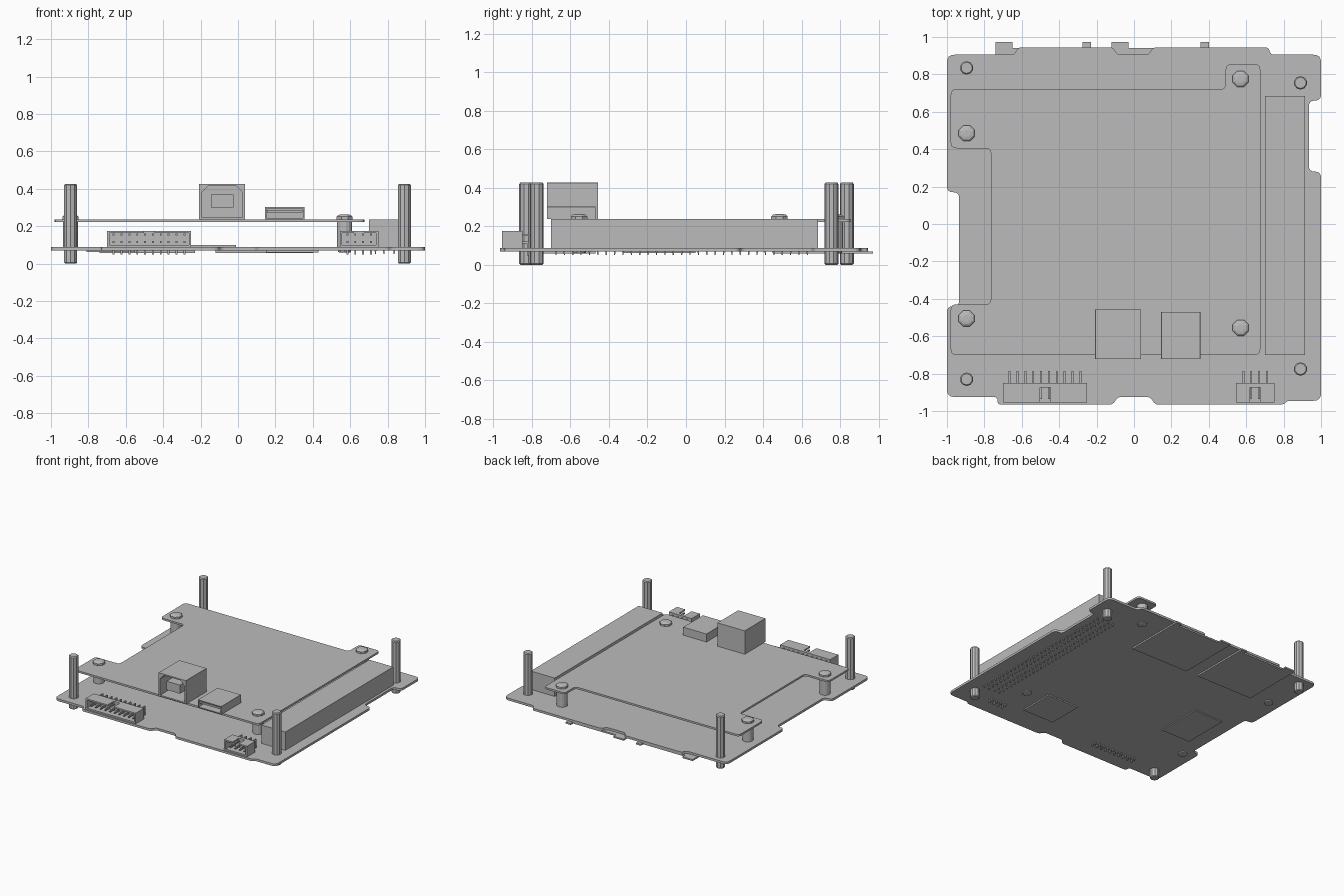
import bpy, bmesh, math
from mathutils import Vector, Matrix

cube = bpy.data.objects.get("Cube")
if cube:
    bpy.data.objects.remove(cube, do_unlink=True)

grey = bpy.data.materials.new("plain grey")
grey.use_nodes = True
colour = (0.5, 0.5, 0.5, 1)
grey.diffuse_color = colour
grey.node_tree.nodes["Principled BSDF"].inputs["Base Color"].default_value = colour


def finish(name, bm):
    bmesh.ops.recalc_face_normals(bm, faces=bm.faces)
    mesh = bpy.data.meshes.new(name)
    bm.to_mesh(mesh)
    bm.free()
    mesh.materials.append(grey)
    ob = bpy.data.objects.new(name, mesh)
    bpy.context.collection.objects.link(ob)
    return ob


def add_box(bm, x0, x1, y0, y1, z0, z1):
    size = Matrix.Diagonal((x1 - x0, y1 - y0, z1 - z0, 1))
    mid = Matrix.Translation(((x0 + x1) / 2, (y0 + y1) / 2, (z0 + z1) / 2))
    bmesh.ops.create_cube(bm, size=1, matrix=mid @ size)


def boxes(name, *dims):
    bm = bmesh.new()
    for d in dims:
        add_box(bm, *d)
    return finish(name, bm)


def add_turned(bm, x, y, profile, sides):
    """Stack of (radius, z) rings, capped at both ends."""
    rings = []
    for r, z in profile:
        angles = [math.tau * (i + 0.5) / sides for i in range(sides)]
        rings.append([bm.verts.new((x + r * math.cos(a), y + r * math.sin(a), z)) for a in angles])
    for a, b in zip(rings, rings[1:]):
        for i in range(sides):
            j = (i + 1) % sides
            bm.faces.new((a[i], a[j], b[j], b[i]))
    bm.faces.new(rings[0])
    bm.faces.new(rings[-1])


def turned(name, places, profile, sides):
    bm = bmesh.new()
    for x, y in places:
        add_turned(bm, x, y, profile, sides)
    return finish(name, bm)


def rounded(points, radius):
    """Round every corner of an outline."""
    out = []
    n = len(points)
    for i in range(n):
        p = Vector(points[i])
        a, b = Vector(points[i - 1]) - p, Vector(points[(i + 1) % n]) - p
        r = min(radius, a.length * 0.49, b.length * 0.49)
        start, end = p + a.normalized() * r, p + b.normalized() * r
        for k in range(5):
            t = k / 4
            out.append(start * (1 - t) ** 2 + p * 2 * t * (1 - t) + end * t * t)
    return out


def plate(name, outline, z0, z1):
    bm = bmesh.new()
    face = bm.faces.new([bm.verts.new((p[0], p[1], z0)) for p in outline])
    top = bmesh.ops.extrude_face_region(bm, geom=[face])["geom"]
    for v in top:
        if isinstance(v, bmesh.types.BMVert):
            v.co.z = z1
    return finish(name, bm)


LOW, LOW_TOP = 0.07, 0.088
HIGH, HIGH_TOP = 0.222, 0.237

# Lower board with edge notches
lower = [(-1, -.925), (-.73, -.925), (-.73, -.965), (-.11, -.965), (-.09, -.925), (.09, -.925),
         (.11, -.965), (.8, -.965), (.82, -.945), (1, -.945),
         (1, .28), (.935, .28), (.935, .66), (1, .66), (1, .905),
         (.73, .905), (.72, .945), (.1, .945), (.08, .905), (-.09, .905), (-.11, .945),
         (-.62, .945), (-.64, .905), (-1, .905), (-1, .17), (-.935, .17), (-.935, -.44), (-1, -.44)]
plate("lower_board", rounded(lower, .04), LOW, LOW_TOP)

# Upper board
upper = [(-.98, -.7), (.675, -.7), (.675, .855), (.49, .855), (.49, .72), (-.98, .72),
         (-.98, .405), (-.765, .405), (-.765, -.43), (-.98, -.43)]
plate("upper_board", rounded(upper, .03), HIGH, HIGH_TOP)

# Tall corner posts
posts = [(-.895, .835), (-.895, -.83), (.89, .755), (.89, -.775)]
turned("corner_posts", posts, [(.03, 0), (.036, .006), (.036, .42), (.03, .427)], 10)

# Spacers and screws between the boards
mounts = [(-.895, .485), (-.895, -.505), (.57, .775), (.57, -.555)]
turned("board_spacers", mounts, [(.041, LOW_TOP), (.041, HIGH)], 16)
turned("top_screws", mounts, [(.046, HIGH_TOP), (.046, .252), (.036, .26), (.02, .263)], 8)
turned("bottom_screws", mounts, [(.025, .059), (.036, .062), (.036, LOW)], 10)

# Long stacking connector and its pins
boxes("stacking_connector", (.7, .915, -.7, .685, LOW_TOP, HIGH_TOP))
rows = [.735, .78, .835, .88]
turned("stacking_pins", [(x, -.675 + i * .0435) for x in rows for i in range(31)],
       [(.004, .052), (.006, LOW)], 4)


# Box headers with bent pins
def header(name, x0, x1, first, count):
    mid, y0, y1, z0, z1, t = (x0 + x1) / 2, -.955, -.85, LOW_TOP, .175, .012
    boxes(name + "_housing",
          (x0, x1, y1 - .025, y1, z0, z1),
          (x0, x1, y0, y1 - .025, z0, z0 + t),
          (x0, x0 + t, y0, y1 - .025, z0 + t, z1),
          (x1 - t, x1, y0, y1 - .025, z0 + t, z1),
          (x0 + t, mid - .028, y0, y1 - .025, z1 - t, z1),
          (mid + .028, x1 - t, y0, y1 - .025, z1 - t, z1))
    pins, w = [], .005
    for i in range(count):
        x = first + i * .042
        for z, back in ((.115, -.815), (.155, -.785)):
            pins.append((x - w, x + w, y0 + .02, back, z - w, z + w))
            pins.append((x - w, x + w, back - 2 * w, back, .048, z - w))
    boxes(name + "_pins", *pins)


header("long_header", -.7, -.25, -.665, 10)
header("short_header", .545, .75, .585, 4)


# Sockets on the upper board, hollow from the front
def socket(name, outline, hole, y0, y1, depth):
    bm = bmesh.new()

    def ring(points, y):
        return [bm.verts.new((x, y, z)) for x, z in points]
    loops = [ring(outline, y1), ring(outline, y0), ring(hole, y0), ring(hole, y0 + depth)]
    n = len(outline)
    for a, b in zip(loops, loops[1:]):
        for i in range(n):
            j = (i + 1) % n
            bm.faces.new((a[i], a[j], b[j], b[i]))
    bm.faces.new(loops[0])
    bm.faces.new(loops[-1])
    return finish(name, bm)


def rect(x0, x1, z0, z1, cut):
    return [(x0, z0), (x1, z0), (x1, z1 - cut), (x1 - cut, z1), (x0 + cut, z1), (x0, z1 - cut)]


socket("tall_socket", rect(-.208, .038, HIGH_TOP, .427, .001),
       rect(-.193, .023, .248, .417, .035), -.722, -.457, .17)
boxes("tall_socket_tongue", (-.145, -.025, -.71, -.55, .3, .37))
socket("flat_socket", rect(.145, .355, HIGH_TOP, .302, .001),
       rect(.152, .348, .245, .295, .002), -.722, -.47, .17)
boxes("flat_socket_tongue", (.155, .345, -.715, -.55, .274, .288))

# Card slots beneath the back edge, each with two tabs
for name, x0, x1 in (("left_card_slot", -.12, .4), ("right_card_slot", -.74, -.23)):
    boxes(name, (x0, x1, .46, .94, .058, LOW),
          (x0, x0 + .09, .94, .972, .058, LOW),
          (x1 - .045, x1, .94, .972, .058, LOW))

# Flat chips on both faces of the lower board
boxes("bottom_chips", (.15, .43, -.76, -.47, .06, LOW), (-.81, -.55, -.33, .05, .062, LOW))
boxes("top_chip", (-.35, -.01, -.17, .17, LOW_TOP, .099))
